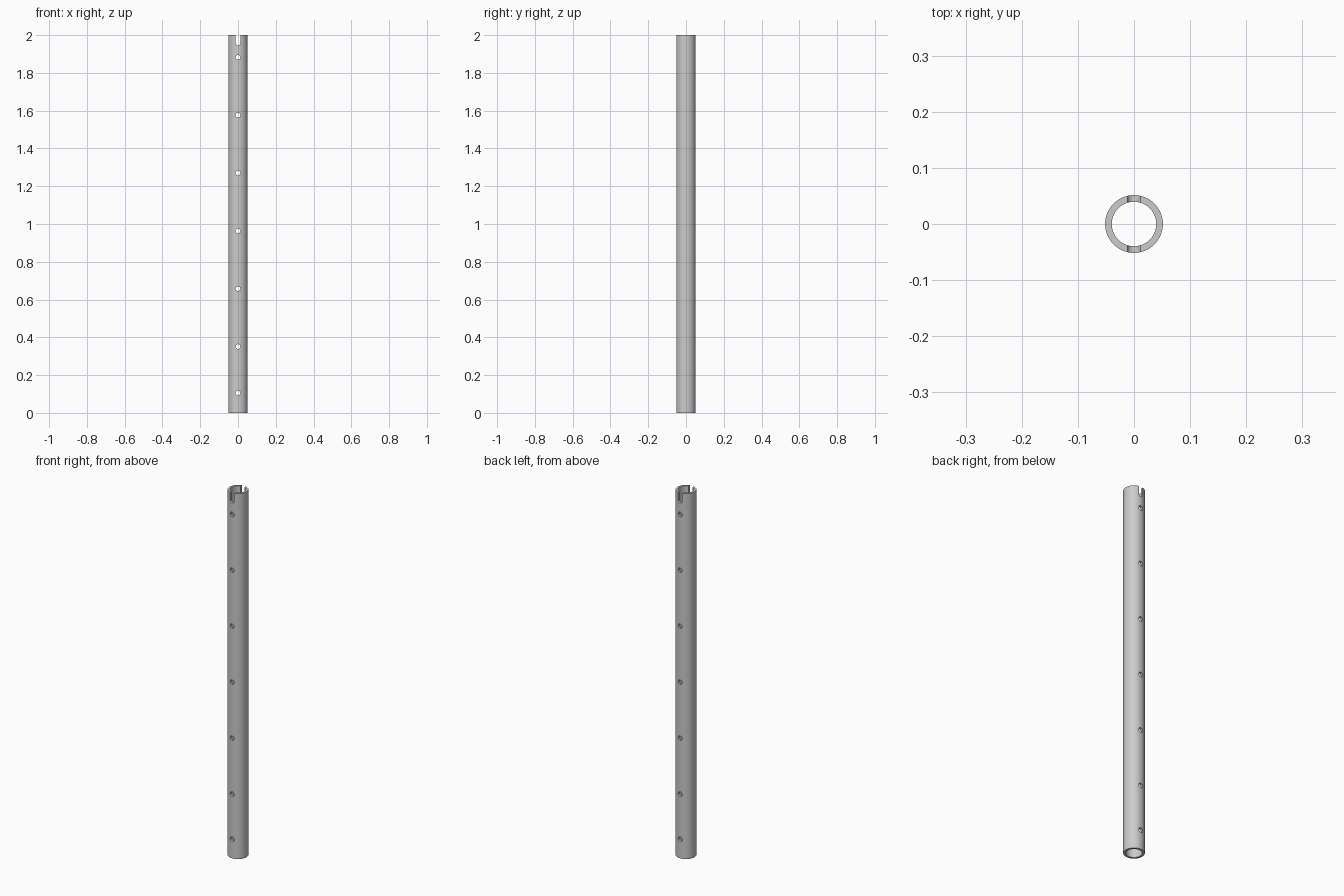
import bpy, bmesh
from math import sin, cos, pi, radians

if "Cube" in bpy.data.objects:
    bpy.data.objects.remove(bpy.data.objects["Cube"])

H, R_OUT, R_IN = 2.0, 0.0515, 0.0395   # tube size
HOLE_R, SLOT_R, SLOT_BOTTOM = 0.0125, 0.012, 1.945
HOLES = [0.105] + [0.351 + 0.3062 * i for i in range(6)]
SIDES = 96


def new_object(name, bm):
    bmesh.ops.recalc_face_normals(bm, faces=bm.faces)
    mesh = bpy.data.meshes.new(name)
    bm.to_mesh(mesh)
    bm.free()
    obj = bpy.data.objects.new(name, mesh)
    bpy.context.collection.objects.link(obj)
    return obj


def add_prism(bm, outline, depth=0.1):
    """Extrude an x-z outline along y, through both walls."""
    face = bm.faces.new([bm.verts.new((x, -depth, z)) for x, z in outline])
    out = bmesh.ops.extrude_face_region(bm, geom=[face])
    for v in out["geom"]:
        if isinstance(v, bmesh.types.BMVert):
            v.co.y = depth


# Hollow tube: rectangular wall section spun round z
bm = bmesh.new()
section = [bm.verts.new((r, 0, z)) for r, z in
           [(R_IN, 0), (R_OUT, 0), (R_OUT, H), (R_IN, H)]]
edges = [bm.edges.new((section[i], section[(i + 1) % 4])) for i in range(4)]
bmesh.ops.spin(bm, geom=section + edges, cent=(0, 0, 0), axis=(0, 0, 1),
               angle=2 * pi, steps=SIDES, use_merge=True)
bmesh.ops.remove_doubles(bm, verts=bm.verts, dist=1e-5)
tube = new_object("slotted_tube", bm)

# Cutters: a row of round cross holes and a round-bottomed top slot
bm = bmesh.new()
for z in HOLES:
    add_prism(bm, [(HOLE_R * cos(2 * pi * (i + 0.5) / 32),
                    z + HOLE_R * sin(2 * pi * (i + 0.5) / 32)) for i in range(32)])
zc = SLOT_BOTTOM + SLOT_R
add_prism(bm, [(SLOT_R * cos(pi + pi * i / 17), zc + SLOT_R * sin(pi + pi * i / 17))
               for i in range(18)] + [(SLOT_R, H + 0.05), (-SLOT_R, H + 0.05)])
cutter = new_object("hole_cutter", bm)
cutter.hide_render = True

# Cut, then shade smooth with sharp rims
mod = tube.modifiers.new("holes", "BOOLEAN")
mod.operation, mod.solver, mod.object = "DIFFERENCE", "EXACT", cutter
bpy.context.view_layer.objects.active = tube
tube.select_set(True)
bpy.ops.object.modifier_apply(modifier=mod.name)
bpy.data.objects.remove(cutter)
bpy.ops.object.shade_smooth_by_angle(angle=radians(30))
